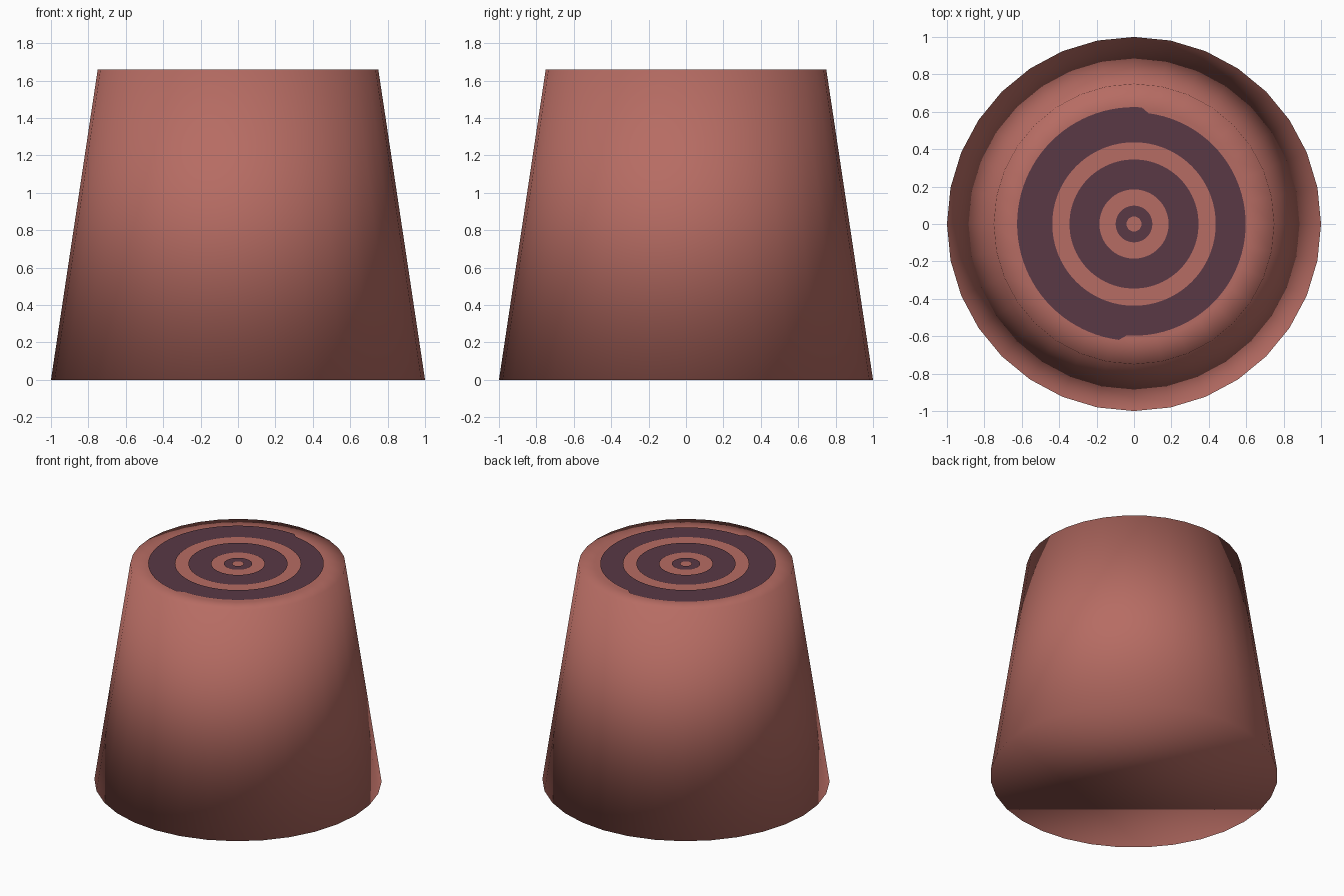
import bpy, bmesh, math

if "Cube" in bpy.data.objects:
    bpy.data.objects.remove(bpy.data.objects["Cube"])


def material(name, rgb):
    m = bpy.data.materials.new(name)
    m.diffuse_color = (*rgb, 1)
    m.use_nodes = True
    m.node_tree.nodes["Principled BSDF"].inputs["Base Color"].default_value = m.diffuse_color
    return m


clay = material("clay red", (0.47, 0.15, 0.125))
plum = material("dark plum", (0.10, 0.04, 0.06))
H = 1.66


def mesh_object(name, bm, mat):
    me = bpy.data.meshes.new(name)
    bm.to_mesh(me)
    bm.free()
    for p in me.polygons:
        p.use_smooth = True
    me.materials.append(mat)
    ob = bpy.data.objects.new(name, me)
    bpy.context.collection.objects.link(ob)
    return ob


def ring_verts(bm, radius, z, n):
    r = radius if callable(radius) else (lambda a: radius)
    angles = [2 * math.pi * i / n for i in range(n)]
    return [bm.verts.new((r(a) * math.cos(a), r(a) * math.sin(a), z)) for a in angles]


def bridge(bm, a, b):
    n = len(a)
    for i in range(n):
        j = (i + 1) % n
        bm.faces.new((a[i], a[j], b[j], b[i]))


# Tapered body, soft-shaded over the rims, closed at both ends
bm = bmesh.new()
base = ring_verts(bm, 1.0, 0, 32)
rim = ring_verts(bm, 0.75, H, 32)
inner = ring_verts(bm, 0.62, H, 32)
bridge(bm, base, rim)
bridge(bm, rim, inner)
bm.faces.new(inner)
bm.faces.new(base[::-1])
mesh_object("tapered_body", bm, clay)


# Thin painted rings on the top
def painted_ring(name, r_in, r_out, z):
    bm = bmesh.new()
    a = ring_verts(bm, r_out, z, 96)
    b = ring_verts(bm, r_in, z, 96)
    bridge(bm, a, b)
    mesh_object(name, bm, plum)


def outer_edge(a):
    # the outer stripe is slightly wider on its left half
    return 0.625 if 85 < math.degrees(a) < 265 else 0.597


painted_ring("outer_ring", 0.437, outer_edge, H + 0.006)
painted_ring("middle_ring", 0.185, 0.345, H + 0.005)
painted_ring("centre_ring", 0.04, 0.098, H + 0.005)
